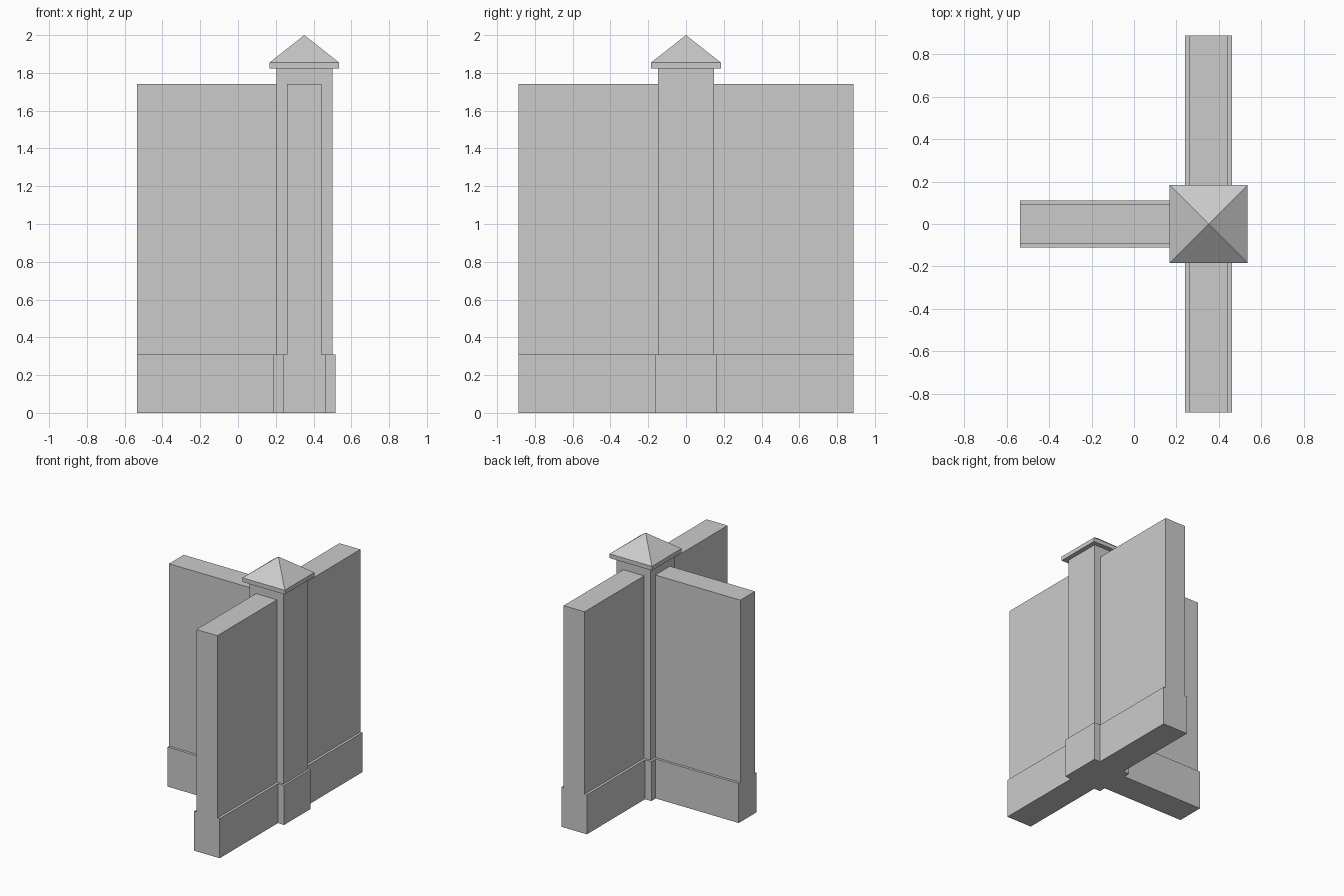
import bpy, bmesh
from math import pi
from mathutils import Matrix

if "Cube" in bpy.data.objects:
    bpy.data.objects.remove(bpy.data.objects["Cube"])

CX = 0.351        # post centre in x
POST = 0.148      # post half width
REACH = 0.887     # arm end, measured from the post centre


def finish(name, bm):
    bmesh.ops.recalc_face_normals(bm, faces=bm.faces)
    mesh = bpy.data.meshes.new(name)
    bm.to_mesh(mesh)
    bm.free()
    obj = bpy.data.objects.new(name, mesh)
    bpy.context.collection.objects.link(obj)
    return obj


def square_stack(name, steps, apex=None):
    """Square rings (half width, height) skinned upward, closed flat or to a point."""
    bm = bmesh.new()
    rings = [[bm.verts.new((CX + sx * h, sy * h, z))
              for sx, sy in ((-1, -1), (1, -1), (1, 1), (-1, 1))]
             for h, z in steps]
    for a, b in zip(rings, rings[1:]):
        for i in range(4):
            j = (i + 1) % 4
            bm.faces.new((a[i], a[j], b[j], b[i]))
    bm.faces.new(rings[0][::-1])
    top = rings[-1]
    if apex is None:
        bm.faces.new(top)
    else:
        tip = bm.verts.new((CX, 0, apex))
        for i in range(4):
            bm.faces.new((top[i], top[(i + 1) % 4], tip))
    return finish(name, bm)


def wall_arm(name, angle):
    """Stepped wall cross-section extruded outward from the post."""
    half = [(0.111, 0), (0.111, 0.31), (0.091, 0.31), (0.091, 1.742)]
    profile = half + [(-y, z) for y, z in reversed(half)]
    bm = bmesh.new()
    face = bm.faces.new([bm.verts.new((POST, y, z)) for y, z in profile])
    ext = bmesh.ops.extrude_face_region(bm, geom=[face], use_keep_orig=True)
    moved = [v for v in ext["geom"] if isinstance(v, bmesh.types.BMVert)]
    bmesh.ops.translate(bm, verts=moved, vec=(REACH - POST, 0, 0))
    bm.transform(Matrix.Translation((CX, 0, 0)) @ Matrix.Rotation(angle, 4, 'Z'))
    return finish(name, bm)


# Central post with its wider plinth
square_stack("post", [(0.165, 0), (0.165, 0.31), (POST, 0.31), (POST, 1.822)])

# Overhanging slab and pyramid cap
square_stack("post_cap", [(0.184, 1.822), (0.184, 1.855)], apex=2.0)

# Three walls meeting at the post
for name, angle in (("wall_back", pi / 2), ("wall_left", pi), ("wall_front", -pi / 2)):
    wall_arm(name, angle)
